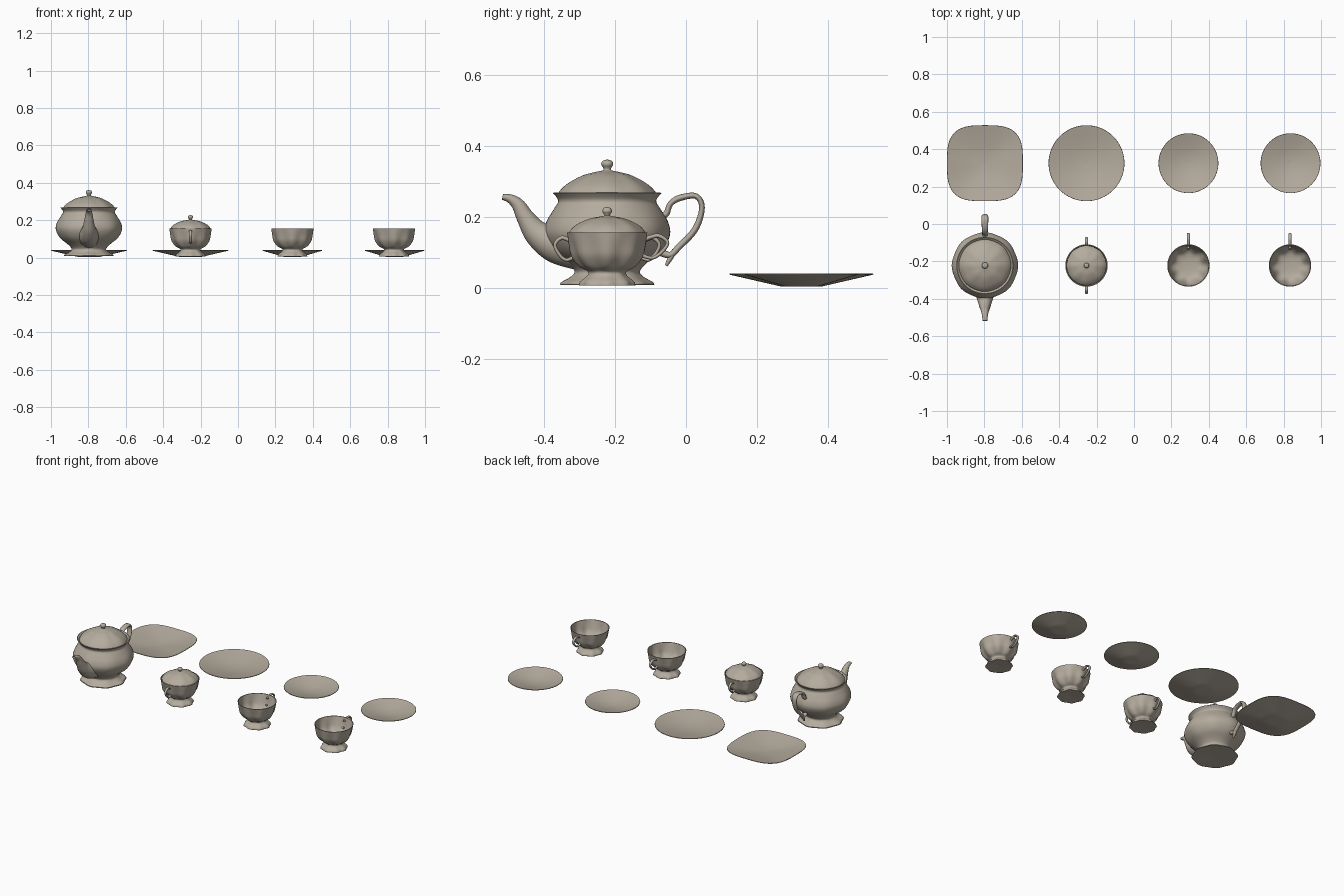
import bpy, bmesh, math
from mathutils import Vector

cube = bpy.data.objects.get("Cube")
if cube:
    bpy.data.objects.remove(cube)

china = bpy.data.materials.new("warm_grey_china")
china.use_nodes = True
COLOUR = (0.46, 0.41, 0.34, 1)
china.diffuse_color = COLOUR
china.node_tree.nodes["Principled BSDF"].inputs["Base Color"].default_value = COLOUR

ROW_FRONT, ROW_BACK = -0.222, 0.325


def smooth_curve(points, steps):
    """Catmull-Rom through points; a repeated point makes a sharp corner."""
    pts = [Vector(p) for p in points]
    out = []
    for i in range(len(pts) - 1):
        b, c = pts[i], pts[i + 1]
        if (b - c).length < 1e-6:
            continue
        a, d = pts[max(i - 1, 0)], pts[min(i + 2, len(pts) - 1)]
        for k in range(steps):
            t = k / steps
            out.append(0.5 * (2 * b + (c - a) * t + (2 * a - 5 * b + 4 * c - d) * t * t
                              + (3 * b - a - 3 * c + d) * t ** 3))
    return out + [pts[-1]]


def loft(name, rings, location, recess=0.0, angle=40):
    """Skin a list of closed rings, cap both ends, optionally hollow the last one."""
    bm = bmesh.new()
    rows = [[bm.verts.new(co) for co in ring] for ring in rings]
    n = len(rows[0])
    for lower, upper in zip(rows, rows[1:]):
        for i in range(n):
            j = (i + 1) % n
            bm.faces.new((lower[i], lower[j], upper[j], upper[i]))
    bm.faces.new(rows[0][::-1])
    mouth = bm.faces.new(rows[-1])
    bmesh.ops.recalc_face_normals(bm, faces=bm.faces)
    if recess:
        normal = mouth.normal.copy()
        bmesh.ops.inset_region(bm, faces=[mouth], thickness=0.004)
        bmesh.ops.translate(bm, verts=mouth.verts, vec=normal * -recess)
    mesh = bpy.data.meshes.new(name)
    bm.to_mesh(mesh)
    bm.free()
    mesh.materials.append(china)
    obj = bpy.data.objects.new(name, mesh)
    bpy.context.collection.objects.link(obj)
    obj.location = location
    bpy.ops.object.select_all(action="DESELECT")
    obj.select_set(True)
    bpy.context.view_layer.objects.active = obj
    bpy.ops.object.shade_smooth_by_angle(angle=math.radians(angle))
    return obj


def turned(name, profile, location, lobes=8, square=0, steps=4, segments=64):
    """Lathe of (radius, height, fluting); square > 2 gives a rounded square."""
    rings = []
    for r, z, flute in smooth_curve(profile, steps):
        ring = []
        for i in range(segments):
            t = math.tau * i / segments
            c, s = math.cos(t), math.sin(t)
            rad = max(r, 0.0005) * (1 + flute * math.cos(lobes * t))
            if square:
                rad *= (abs(c) ** square + abs(s) ** square) ** (-1 / square)
            ring.append((rad * c, rad * s, z))
        rings.append(ring)
    return loft(name, rings, location)


def tube(name, path, location, side=1, recess=0.0, sides=16):
    """Sweep an ellipse along (y, z, half thickness, half width) in the YZ plane."""
    pts = smooth_curve(path, 6)
    rings = []
    for i, p in enumerate(pts):
        d = pts[min(i + 1, len(pts) - 1)] - pts[max(i - 1, 0)]
        across = Vector((0, -d[1], d[0])).normalized()
        ring = []
        for k in range(sides):
            t = math.tau * k / sides
            co = Vector((0, p[0], p[1])) + across * p[2] * math.sin(t)
            ring.append((p[3] * math.cos(t), co.y * side, co.z))
        rings.append(ring)
    return loft(name, rings, location, recess, 60)


def plate(name, x, radius, square=0):
    foot = 0.056 * radius / 0.203
    profile = [(0, 0.003, 0), (foot, 0.003, 0), (foot, 0.003, 0),
               (radius, 0.037, 0), (radius, 0.037, 0), (radius - 0.001, 0.040, 0),
               (radius - 0.001, 0.040, 0), (radius * 0.65, 0.025, 0),
               (radius * 0.3, 0.013, 0), (0, 0.009, 0)]
    turned(name, profile, (x, ROW_BACK, 0), square=square)


# Plates and saucers
plate("square_plate", -0.797, 0.203, 3.2)
plate("round_plate", -0.254, 0.203)
plate("saucer_right", 0.291, 0.16)
plate("saucer_left", 0.837, 0.16)

# Teapot body with hollow neck, fluted foot and flared rim
pot = (-0.797, ROW_FRONT, 0)
turned("teapot_body", [
    (0, 0.012, 0), (0.12, 0.008, 0.02), (0.128, 0.009, 0.03), (0.125, 0.016, 0.03),
    (0.102, 0.030, 0.02), (0.092, 0.046, 0), (0.112, 0.070, 0), (0.153, 0.105, 0.01),
    (0.175, 0.148, 0.01), (0.170, 0.185, 0.01), (0.150, 0.222, 0), (0.138, 0.245, 0),
    (0.153, 0.267, 0), (0.153, 0.267, 0), (0.149, 0.268, 0), (0.149, 0.268, 0),
    (0.132, 0.248, 0), (0.150, 0.210, 0), (0.165, 0.150, 0), (0.085, 0.055, 0),
    (0, 0.045, 0)], pot)
turned("teapot_lid", [
    (0, 0.255, 0), (0.138, 0.256, 0), (0.138, 0.256, 0), (0.137, 0.266, 0.01),
    (0.114, 0.290, 0.02), (0.068, 0.316, 0.03), (0.028, 0.327, 0.02), (0.012, 0.331, 0),
    (0.011, 0.337, 0), (0.017, 0.348, 0), (0.012, 0.358, 0), (0, 0.361, 0)], pot)
tube("teapot_spout", [
    (-0.08, 0.110, 0.060, 0.060), (-0.145, 0.124, 0.054, 0.053),
    (-0.196, 0.152, 0.038, 0.037), (-0.228, 0.194, 0.026, 0.026),
    (-0.250, 0.232, 0.019, 0.019), (-0.272, 0.250, 0.013, 0.015),
    (-0.295, 0.256, 0.008, 0.013)], pot, recess=0.01)
tube("teapot_handle", [
    (0.145, 0.202, 0.012, 0.012), (0.166, 0.208, 0.009, 0.014),
    (0.178, 0.236, 0.008, 0.015), (0.205, 0.253, 0.009, 0.017),
    (0.250, 0.258, 0.008, 0.018), (0.267, 0.225, 0.008, 0.017),
    (0.248, 0.165, 0.009, 0.015), (0.202, 0.115, 0.009, 0.013),
    (0.176, 0.092, 0.009, 0.012), (0.140, 0.106, 0.012, 0.012)], pot)
tube("teapot_handle_curl", [
    (0.190, 0.105, 0.008, 0.011), (0.176, 0.080, 0.007, 0.010),
    (0.166, 0.062, 0.004, 0.006)], pot)

# Fluted open bowl shared by the cups and the sugar bowl
BOWL = [(0, 0.010, 0), (0.070, 0.006, 0.03), (0.076, 0.008, 0.04), (0.072, 0.018, 0.04),
        (0.055, 0.034, 0.02), (0.054, 0.046, 0.02), (0.075, 0.060, 0.06),
        (0.096, 0.088, 0.05), (0.105, 0.120, 0.03), (0.113, 0.156, 0),
        (0.113, 0.156, 0), (0.109, 0.156, 0), (0.109, 0.156, 0), (0.101, 0.120, 0.03),
        (0.091, 0.090, 0.05), (0.070, 0.066, 0.04), (0.040, 0.057, 0), (0, 0.055, 0)]
EAR = [(0.098, 0.128, 0.007, 0.007), (0.112, 0.136, 0.006, 0.008),
       (0.130, 0.140, 0.006, 0.008), (0.147, 0.122, 0.005, 0.008),
       (0.138, 0.098, 0.005, 0.008), (0.121, 0.080, 0.005, 0.007),
       (0.106, 0.080, 0.005, 0.007), (0.088, 0.092, 0.007, 0.007)]

# Sugar bowl with lid and two handles
sugar = (-0.254, ROW_FRONT, 0)
turned("sugar_bowl", BOWL, sugar)
turned("sugar_lid", [
    (0, 0.150, 0), (0.106, 0.152, 0), (0.106, 0.152, 0), (0.104, 0.160, 0.01),
    (0.084, 0.178, 0.03), (0.050, 0.194, 0.03), (0.022, 0.200, 0.02), (0.009, 0.203, 0),
    (0.009, 0.207, 0), (0.014, 0.216, 0), (0.009, 0.225, 0), (0, 0.227, 0)], sugar)
for side, label in ((1, "back"), (-1, "front")):
    tube("sugar_handle_" + label, EAR, sugar, side)

# Two cups, each with a larger handle at the back
cup_ear = [(0.09 + (y - 0.09) * 1.4, z + 0.006, a, b) for y, z, a, b in EAR]
for x, label in ((0.291, "right"), (0.834, "left")):
    turned("cup_" + label, BOWL, (x, ROW_FRONT, 0))
    tube("cup_handle_" + label, cup_ear, (x, ROW_FRONT, 0))
